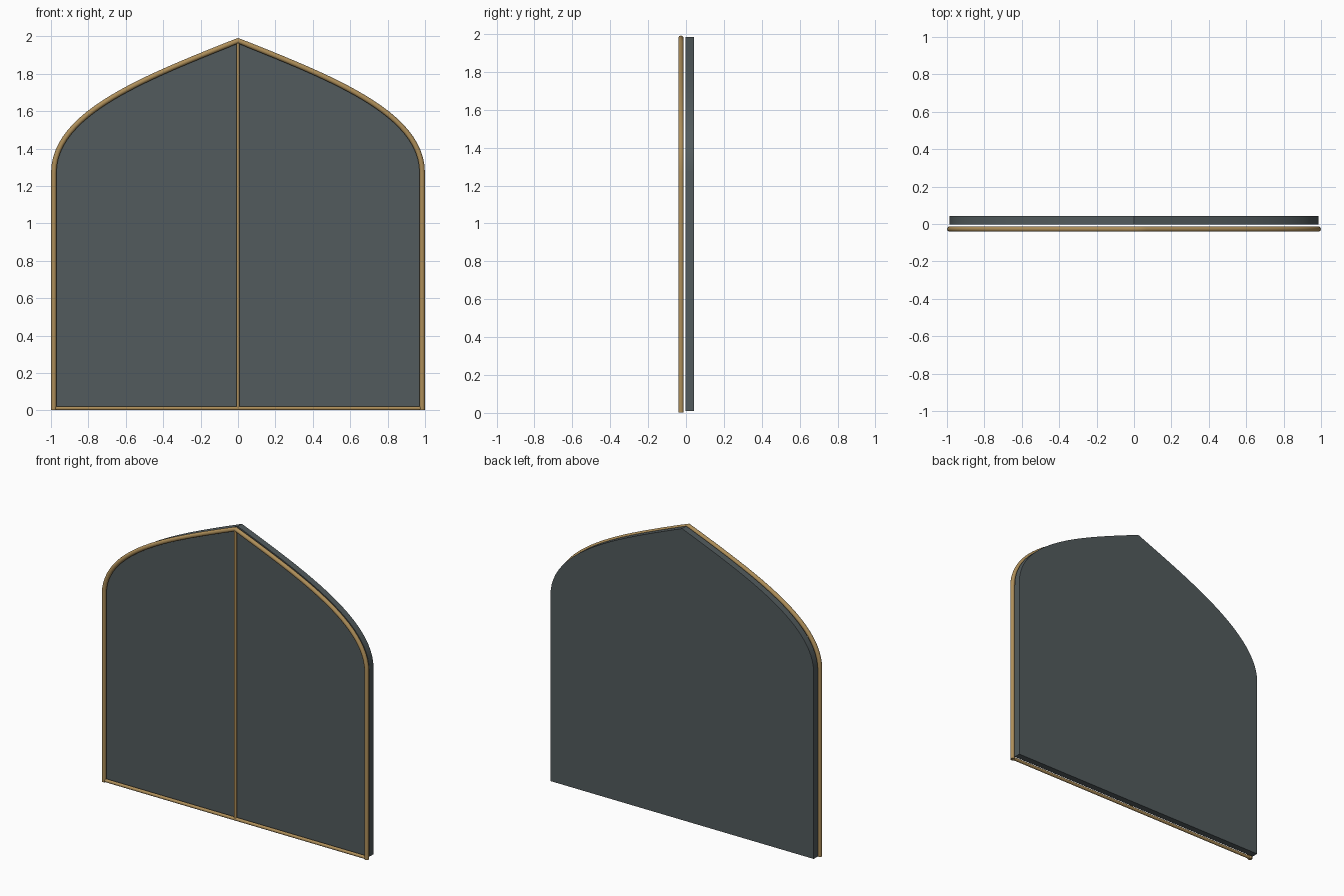
import bpy, bmesh
from mathutils import Vector
from mathutils.geometry import interpolate_bezier

if "Cube" in bpy.data.objects:
    bpy.data.objects.remove(bpy.data.objects["Cube"])


def material(name, rgb):
    m = bpy.data.materials.new(name)
    m.diffuse_color = (*rgb, 1)
    m.use_nodes = True
    m.node_tree.nodes["Principled BSDF"].inputs["Base Color"].default_value = m.diffuse_color
    return m


SLATE = material("slate", (0.085, 0.105, 0.11))
BRASS = material("brass", (0.42, 0.27, 0.10))


def arch(half, bottom, top):
    """Left foot, up over the pointed arch, down to the right foot."""
    pts = interpolate_bezier(Vector((half, 0, 1.27)), Vector((half, 0, 1.59)),
                             Vector((0.5, 0, top - 0.2)), Vector((0, 0, top)), 25)
    right = [Vector((half, 0, bottom))] + [Vector(p) for p in pts]
    left = [Vector((-p.x, 0, p.z)) for p in right[:-1]]
    return left + right[::-1]


def tube(name, points, radius, y=-0.027):
    cu = bpy.data.curves.new(name, 'CURVE')
    cu.dimensions = '3D'
    cu.bevel_depth = radius
    cu.bevel_resolution = 3
    cu.use_fill_caps = True
    sp = cu.splines.new('POLY')
    sp.points.add(len(points) - 1)
    for sp_pt, p in zip(sp.points, points):
        sp_pt.co = (p[0], y, p[2], 1)
    cu.materials.append(BRASS)
    ob = bpy.data.objects.new(name, cu)
    bpy.context.collection.objects.link(ob)


# Slab with pointed arch outline
bm = bmesh.new()
face = bm.faces.new([bm.verts.new((p.x, -0.003, p.z)) for p in arch(0.987, 0.01, 1.985)])
ext = bmesh.ops.extrude_face_region(bm, geom=[face])
bmesh.ops.translate(bm, vec=(0, 0.045, 0),
                    verts=[v for v in ext["geom"] if isinstance(v, bmesh.types.BMVert)])
bmesh.ops.recalc_face_normals(bm, faces=bm.faces)
me = bpy.data.meshes.new("arched_panel")
bm.to_mesh(me)
bm.free()
me.materials.append(SLATE)
panel = bpy.data.objects.new("arched_panel", me)
bpy.context.collection.objects.link(panel)
bpy.context.view_layer.objects.active = panel
panel.select_set(True)
bpy.ops.object.shade_smooth_by_angle()

# Round trim: arched border, sill and centre divider
tube("arched_border", arch(0.985, 0.003, 1.977), 0.0145)
tube("bottom_trim", [(-0.99, 0, 0.012), (0.99, 0, 0.012)], 0.011)
tube("centre_divider", [(0, 0, 0.01), (0, 0, 1.97)], 0.009)
